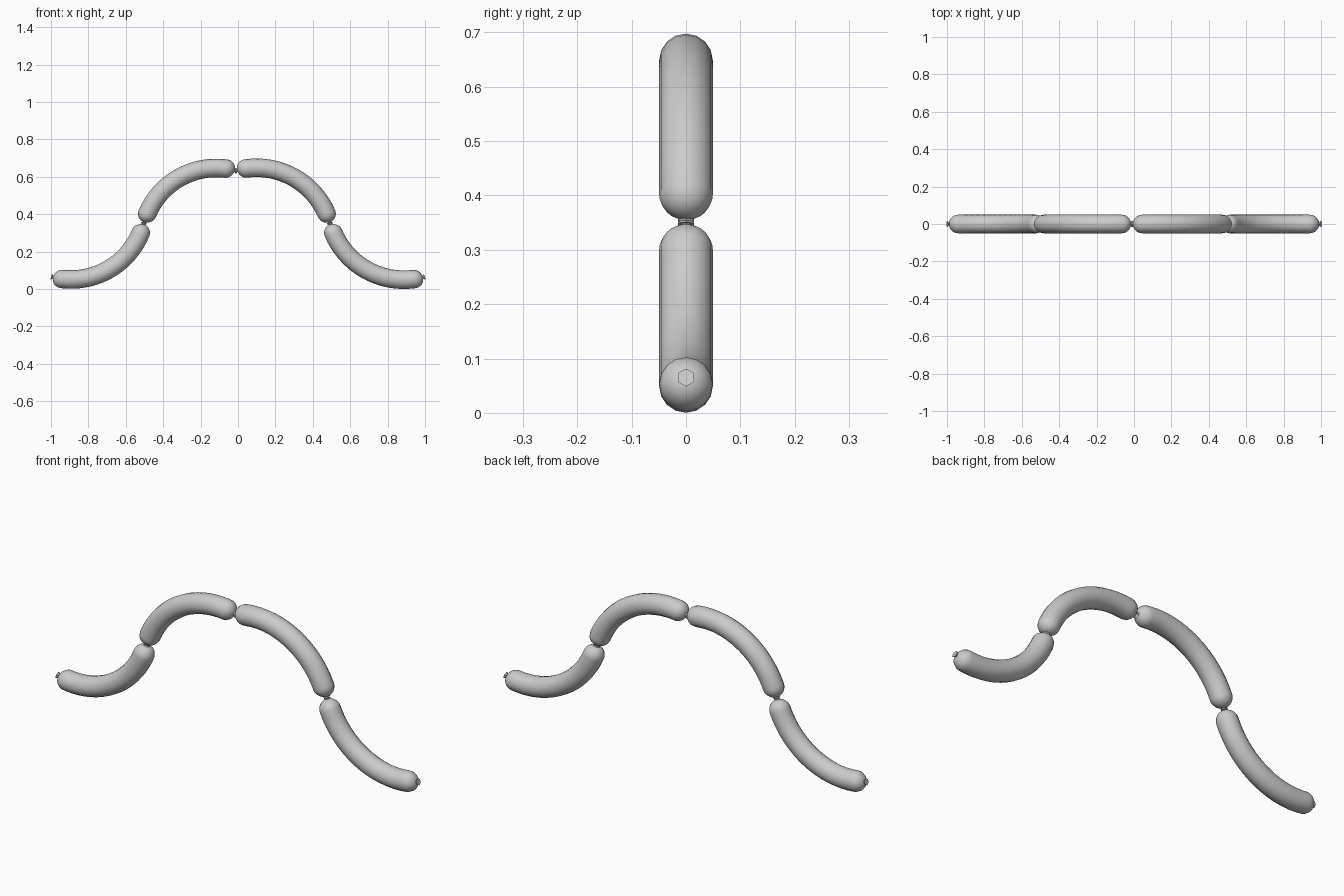
import bpy, bmesh
from math import sin, cos, pi, radians
from mathutils import Vector

if "Cube" in bpy.data.objects:
    bpy.data.objects.remove(bpy.data.objects["Cube"])

RADIUS = 0.0495          # sausage thickness
HALF = radians(45)       # every sausage is a quarter-circle arc
GAP = 0.006              # distance from the joint to the rounded end


def arc_between(a, b, side):
    """Function giving (centre, tangent, normal) at length s, plus arc length."""
    a, b = Vector((a[0], 0, a[1])), Vector((b[0], 0, b[1]))
    chord = b - a
    along = chord.normalized()
    across = Vector((-along.z, 0, along.x)) * side
    rad = chord.length / (2 * sin(HALF))
    centre = (a + b) / 2 - across * rad * cos(HALF)

    def frame(s):
        t = s / rad - HALF
        n = along * sin(t) + across * cos(t)
        tan = along * cos(t) - across * sin(t)
        return centre + n * rad, tan, n
    return frame, rad * 2 * HALF


def sweep(name, frame, profile, sides):
    """Loft rings of (length, radius) along the arc and cap both ends."""
    bm = bmesh.new()
    rings = []
    for s, r in profile:
        p, _, n = frame(s)
        rings.append([bm.verts.new(p + (n * cos(2 * pi * i / sides)
                      + Vector((0, 1, 0)) * sin(2 * pi * i / sides)) * r)
                      for i in range(sides)])
    for r0, r1 in zip(rings, rings[1:]):
        for i in range(sides):
            j = (i + 1) % sides
            bm.faces.new((r0[i], r0[j], r1[j], r1[i]))
    bm.faces.new(rings[0])
    bm.faces.new(rings[-1])
    bmesh.ops.recalc_face_normals(bm, faces=bm.faces)
    me = bpy.data.meshes.new(name)
    bm.to_mesh(me)
    bm.free()
    ob = bpy.data.objects.new(name, me)
    bpy.context.collection.objects.link(ob)
    bpy.ops.object.select_all(action='DESELECT')
    ob.select_set(True)
    bpy.context.view_layer.objects.active = ob
    bpy.ops.object.shade_smooth_by_angle(angle=radians(40))


# joints of the chain (x, z) and the side each sausage bulges to
joints = [(-0.995, 0.064), (-0.503, 0.351), (-0.011, 0.633),
          (0.492, 0.351), (0.995, 0.064)]
sides = [-1, 1, 1, -1]

for k, side in enumerate(sides):
    frame, length = arc_between(joints[k], joints[k + 1], side)

    # sausage body: rounded cap, straight run, rounded cap
    cap = [(GAP + RADIUS * (1 - cos(t)), RADIUS * sin(t))
           for t in (radians(a) for a in (8, 22, 36, 50, 64, 77, 90))]
    run0, run1 = GAP + RADIUS, length - GAP - RADIUS
    run = [(run0 + (run1 - run0) * i / 16, RADIUS) for i in range(1, 16)]
    end = [(length - s, r) for s, r in reversed(cap)]
    sweep(f"sausage_{k + 1}", frame, cap + run + end, 16)

    # flared six-sided twist of casing at both ends
    flare = [(-0.004, 0.017), (0.010, 0.005)]
    sweep(f"casing_twist_start_{k + 1}", frame, flare, 6)
    sweep(f"casing_twist_end_{k + 1}", frame,
          [(length - s, r) for s, r in flare], 6)
